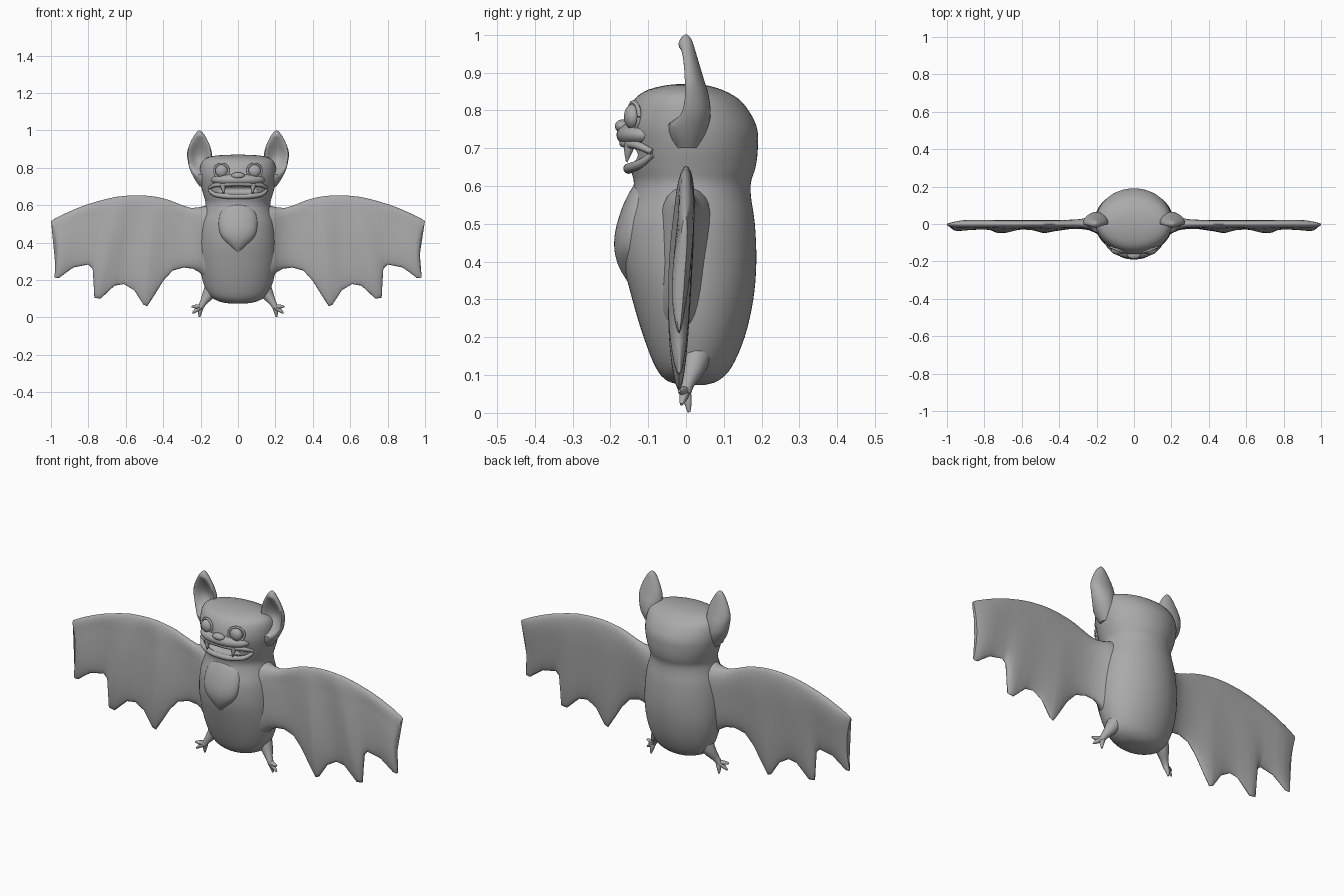
import bpy, bmesh, math
from mathutils import Vector

grey = bpy.data.materials.new("soft grey")
grey.diffuse_color = (0.4, 0.4, 0.4, 1)


def finish(name, bm, angle=50):
    bmesh.ops.recalc_face_normals(bm, faces=bm.faces)
    me = bpy.data.meshes.new(name)
    bm.to_mesh(me)
    bm.free()
    ob = bpy.data.objects.new(name, me)
    bpy.context.collection.objects.link(ob)
    me.materials.append(grey)
    bpy.ops.object.select_all(action='DESELECT')
    ob.select_set(True)
    bpy.context.view_layer.objects.active = ob
    bpy.ops.object.shade_smooth_by_angle(angle=math.radians(angle))
    return ob


def refine(rows, n=4):
    """Catmull-Rom interpolation of a list of tuples."""
    out = []
    for i in range(len(rows) - 1):
        a, b, c, d = (rows[max(0, min(len(rows) - 1, i + k))] for k in (-1, 0, 1, 2))
        for j in range(n):
            t = j / n
            out.append(tuple(0.5 * (2 * q + (r - p) * t + (2 * p - 5 * q + 4 * r - s) * t * t
                                    + (3 * q - p - 3 * r + s) * t ** 3)
                             for p, q, r, s in zip(a, b, c, d)))
    return out + [rows[-1]]


def skin(name, rings, angle=50):
    """Bridge rings of points into a closed surface."""
    bm = bmesh.new()
    vs = [[bm.verts.new(p) for p in ring] for ring in rings]
    n = len(vs[0])
    for a, b in zip(vs, vs[1:]):
        for i in range(n):
            j = (i + 1) % n
            bm.faces.new((a[i], a[j], b[j], b[i]))
    bm.faces.new(vs[0])
    bm.faces.new(vs[-1])
    return finish(name, bm, angle)


def loft(name, rows, n=40, side=1, dent=None):
    """Rows are (z, centre x, half width, front y, back y)."""
    rings = []
    for z, cx, hx, yf, yb in refine(rows):
        ring = []
        for k in range(n):
            a = 2 * math.pi * k / n
            c, s = math.cos(a), math.sin(a)
            mid, hy = (yf + yb) / 2, (yb - yf) / 2
            y = mid + hy * s
            if dent and s < 0:
                y += hy * dent(z) * (-s) ** 2.5
            ring.append((side * (cx + hx * c), y, z))
        rings.append(ring)
    return skin(name, rings)


def tube(name, pts, n=10):
    """Rows are (x, y, z, radius)."""
    rows = refine(pts, 4)
    rings = []
    for i, r in enumerate(rows):
        d = (Vector(rows[min(i + 1, len(rows) - 1)][:3]) - Vector(rows[max(i - 1, 0)][:3])).normalized()
        u = d.cross(Vector((0, 1, 0.01))).normalized()
        v = d.cross(u)
        rings.append([Vector(r[:3]) + r[3] * (u * math.cos(2 * math.pi * k / n) + v * math.sin(2 * math.pi * k / n))
                      for k in range(n)])
    return skin(name, rings)


def ball(name, loc, size):
    bm = bmesh.new()
    bmesh.ops.create_uvsphere(bm, u_segments=32, v_segments=16, radius=1)
    for v in bm.verts:
        v.co = Vector(loc) + Vector([a * b for a, b in zip(v.co, size)])
    return finish(name, bm)


# body and head in one lofted shape
body = loft("body_and_head", [
    (0.074, 0, 0.04, -0.01, 0.05), (0.085, 0, 0.10, -0.05, 0.085), (0.12, 0, 0.155, -0.08, 0.12),
    (0.2, 0, 0.19, -0.112, 0.155), (0.3, 0, 0.208, -0.142, 0.178), (0.4, 0, 0.21, -0.165, 0.186),
    (0.5, 0, 0.2, -0.165, 0.182), (0.57, 0, 0.18, -0.145, 0.172), (0.61, 0, 0.173, -0.138, 0.172),
    (0.65, 0, 0.183, -0.148, 0.184), (0.7, 0, 0.197, -0.155, 0.19), (0.76, 0, 0.205, -0.162, 0.186),
    (0.82, 0, 0.198, -0.142, 0.15), (0.85, 0, 0.172, -0.11, 0.105), (0.865, 0, 0.12, -0.06, 0.06),
    (0.87, 0, 0.03, -0.015, 0.015)], 64)
# muzzle above the mouth
muzzle = ball("muzzle", (0, -0.105, 0.735), (0.145, 0.079, 0.042))

# mouth opening cut from head and muzzle
cutter = ball("mouth_cutter", (0, -0.165, 0.683), (0.155, 0.05, 0.027))
cutter.hide_render = True
cutter.hide_viewport = True
for ob in (body, muzzle):
    m = ob.modifiers.new("mouth", 'BOOLEAN')
    m.operation = 'DIFFERENCE'
    m.object = cutter
    m.solver = 'EXACT'

# lower lip and upper lip
tube("lower_lip", [(-0.155, -0.09, 0.682, 0.008), (-0.125, -0.122, 0.658, 0.012), (-0.06, -0.147, 0.648, 0.014),
                   (0, -0.152, 0.646, 0.014), (0.06, -0.147, 0.648, 0.014), (0.125, -0.122, 0.658, 0.012),
                   (0.155, -0.09, 0.682, 0.008)])
tube("upper_lip", [(-0.155, -0.09, 0.69, 0.008), (-0.125, -0.127, 0.707, 0.011), (-0.06, -0.158, 0.712, 0.012),
                   (0, -0.165, 0.714, 0.012), (0.06, -0.158, 0.712, 0.012), (0.125, -0.127, 0.707, 0.011),
                   (0.155, -0.09, 0.69, 0.008)])
ball("nose", (0, -0.168, 0.758), (0.035, 0.02, 0.018))

# chest tuft
loft("chest_tuft", [(0.345, 0, 0.012, -0.153, -0.1), (0.385, 0, 0.05, -0.177, -0.1), (0.43, 0, 0.088, -0.189, -0.1),
                    (0.48, 0, 0.103, -0.187, -0.09), (0.54, 0, 0.1, -0.17, -0.08), (0.59, 0, 0.075, -0.146, -0.07),
                    (0.61, 0, 0.03, -0.13, -0.07)])

# wing edges: paired upper and lower points, then ridge strength
wing_cols = [
    (0.10, 0.60, 0.10, 0.17, 0), (0.17, 0.598, 0.175, 0.205, 0), (0.21, 0.588, 0.205, 0.24, 0),
    (0.25, 0.585, 0.24, 0.26, 0), (0.29, 0.597, 0.29, 0.267, 0), (0.33, 0.612, 0.35, 0.25, 0),
    (0.37, 0.628, 0.40, 0.195, 0.3), (0.41, 0.639, 0.44, 0.13, 0.6), (0.44, 0.645, 0.485, 0.06, 1),
    (0.46, 0.648, 0.505, 0.068, 1), (0.49, 0.651, 0.555, 0.145, 0.3), (0.53, 0.653, 0.61, 0.178, 0),
    (0.58, 0.652, 0.66, 0.17, 0.3), (0.62, 0.648, 0.735, 0.1, 1), (0.65, 0.645, 0.768, 0.105, 1),
    (0.71, 0.632, 0.772, 0.18, 0.5), (0.76, 0.618, 0.777, 0.26, 0.2), (0.81, 0.603, 0.80, 0.283, 0),
    (0.87, 0.58, 0.88, 0.267, 0.2), (0.93, 0.553, 0.925, 0.235, 0.5), (0.97, 0.533, 0.955, 0.212, 0.8),
    (0.99, 0.522, 0.972, 0.21, 0.8), (1.0, 0.514, 0.982, 0.215, 0.4)]
STEPS = 18


def wing(name, side):
    rings = []
    for tx, tz, bx, bz, ridge in wing_cols:
        front, back = [], []
        for k in range(STEPS + 1):
            t = 0.5 - 0.5 * math.cos(math.pi * k / STEPS)
            x = tx + (bx - tx) * t
            z = tz + (bz - tz) * t
            # outer edge bows inward
            x -= 0.018 * math.sin(math.pi * t) * max(0, (tx - 0.8) / 0.2)
            edge = (1 - abs(2 * t - 1) ** 3.5) ** 0.5
            root = 0.055 * math.exp(-(max(0, abs(x) - 0.17) / 0.055) ** 1.4)
            tip = min(1, math.sqrt(max(0.06, (1.003 - tx) / 0.09)))
            yb = (0.031 * tip + root) * edge * (1 - 0.45 * t)
            yf = -(0.016 * tip + root + 0.021 * ridge * math.sin(math.pi * min(1, t * 0.85 + 0.05))
                   + 0.012 * max(0, 1 - t * 5)) * edge
            drift = -0.018 * t * min(1, max(0, (tx - 0.2) / 0.15))
            front.append((side * x, yf + drift, z))
            back.append((side * x, yb + drift, z))
        rings.append(front + back[-2:0:-1])
    return skin(name, rings, 60)


ear_rows = [(0.7, 0.165, 0.04, -0.03, 0.04), (0.74, 0.18, 0.052, -0.045, 0.055), (0.79, 0.197, 0.06, -0.045, 0.065),
            (0.84, 0.204, 0.065, -0.04, 0.06), (0.88, 0.206, 0.066, -0.034, 0.048), (0.92, 0.206, 0.055, -0.029, 0.036),
            (0.96, 0.206, 0.036, -0.023, 0.024), (0.987, 0.206, 0.018, -0.016, 0.015), (1.0, 0.206, 0.004, -0.004, 0.004)]

for side, label in ((1, "right"), (-1, "left")):
    wing(label + "_wing", side)
    # hollow ear
    loft(label + "_ear", ear_rows, 32, side,
         lambda z: 1.5 * max(0, math.sin(math.pi * min(1, max(0, (z - 0.77) / 0.2)))) ** 0.7)
    # eye with a thin lid ring
    ball(label + "_eye", (side * 0.088, -0.14, 0.783), (0.034, 0.024, 0.034))
    lid = []
    for k in range(17):
        a = 2 * math.pi * k / 16
        lx, lz = 0.088 + 0.038 * math.cos(a), 0.783 + 0.038 * math.sin(a)
        lid.append((side * lx, -0.157 * math.sqrt(1 - (lx / 0.205) ** 2) + 0.1 * max(0, lz - 0.79), lz, 0.006))
    tube(label + "_eyelid", lid, 8)
    # fang
    tube(label + "_fang", [(side * 0.08, -0.148, 0.712, 0.016), (side * 0.079, -0.153, 0.69, 0.011),
                           (side * 0.077, -0.157, 0.663, 0.002)])
    # leg and three toes
    tube(label + "_leg", [(side * 0.13, 0.03, 0.17, 0.045), (side * 0.16, 0.02, 0.12, 0.032),
                          (side * 0.185, 0.005, 0.08, 0.019), (side * 0.203, -0.003, 0.05, 0.015)], 14)
    for i, (x, y, z) in enumerate(((0.206, 0.008, 0.002), (0.243, -0.012, 0.022), (0.248, -0.018, 0.058))):
        tube(f"{label}_toe_{i + 1}", [(side * 0.195, 0, 0.058, 0.013),
                                      (side * (0.2 + x) / 2, y * 0.6, (0.05 + z) / 2 + 0.004, 0.011),
                                      (side * x, y, z, 0.004)])
